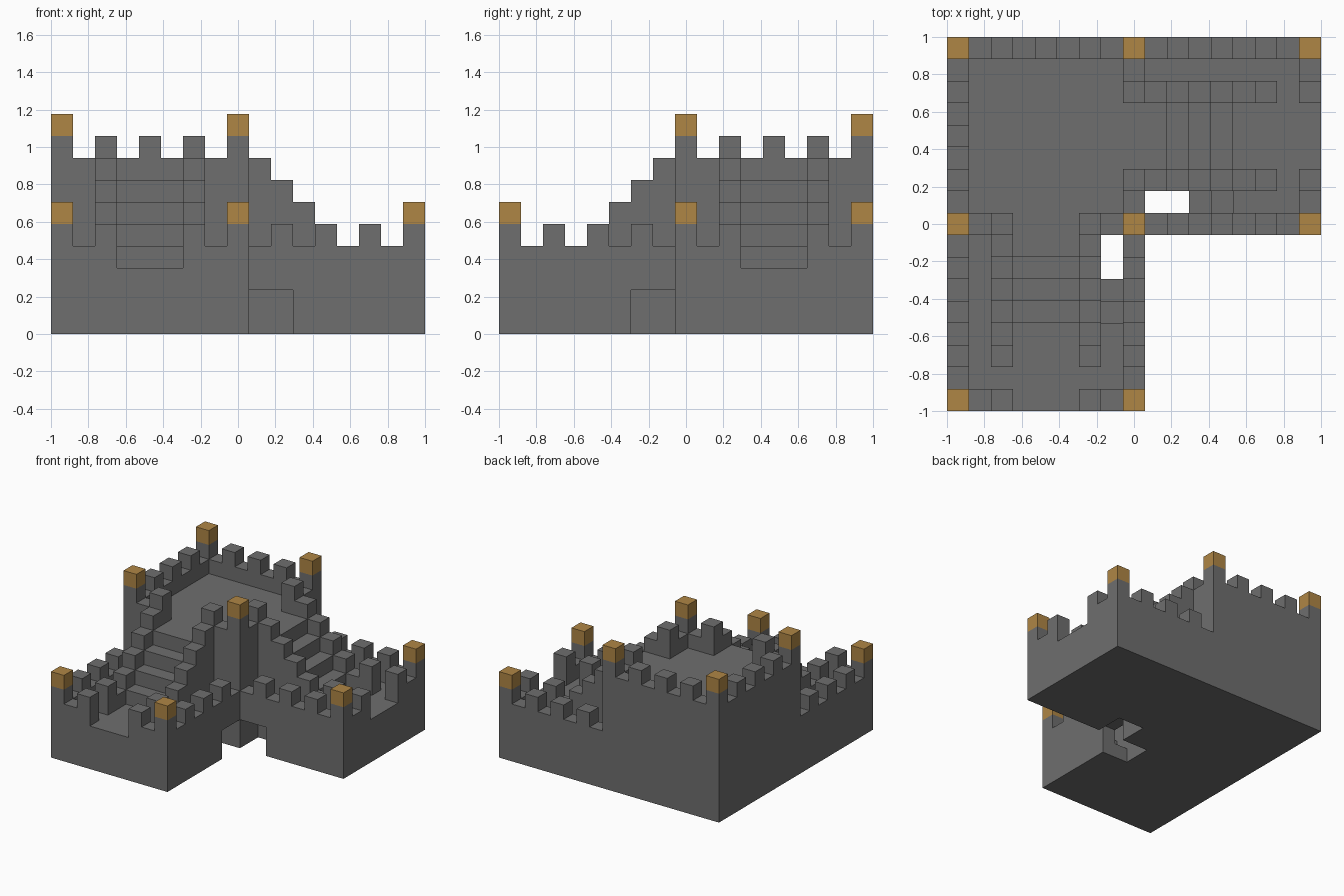
import bpy
import bmesh

if "Cube" in bpy.data.objects:
    bpy.data.objects.remove(bpy.data.objects["Cube"], do_unlink=True)

N = 17            # blocks along each side
U = 2 / N         # size of one block


def material(name, rgb):
    mat = bpy.data.materials.new(name)
    mat.use_nodes = True
    color = (*rgb, 1)
    mat.diffuse_color = color
    mat.node_tree.nodes["Principled BSDF"].inputs["Base Color"].default_value = color
    return mat


STONE = material("grey stone", (0.156, 0.156, 0.156))
GOLD = material("ochre cap", (0.43, 0.24, 0.06))


def diagonal(box):
    """Mirror a block range across the castle's diagonal."""
    x0, x1, y0, y1, z0, z1 = box
    return (N - y1, N - y0, N - x1, N - x0, z0, z1)


def part(name, boxes, mat=STONE):
    """Make one object from block ranges and their diagonal mirror images."""
    bm = bmesh.new()
    both = dict.fromkeys(boxes + [diagonal(b) for b in boxes])
    for x0, x1, y0, y1, z0, z1 in both:
        cube = bmesh.ops.create_cube(bm, size=1)
        for v in cube["verts"]:
            v.co = ((x1 if v.co.x > 0 else x0) * U - 1,
                    (y1 if v.co.y > 0 else y0) * U - 1,
                    (z1 if v.co.z > 0 else z0) * U)
    mesh = bpy.data.meshes.new(name)
    bm.to_mesh(mesh)
    bm.free()
    mesh.materials.append(mat)
    obj = bpy.data.objects.new(name, mesh)
    bpy.context.collection.objects.link(obj)
    return obj


def column(x, y, z0, z1):
    return (x, x + 1, y, y + 1, z0, z1)


FLOOR, KEEP = 3, 7    # top levels of the wing and the keep

# Solid masses: square keep and two lower wings, leaving the entry shaft open
part("keep_body", [(0, 9, 8, N, 0, KEEP)])
part("wing_body", [(0, 7, 0, 8, 0, FLOOR),
                   (7, 8, 0, 4, 0, FLOOR),
                   (8, 9, 0, 6, 0, FLOOR)])

# Doorway lintel and the small steps leading up from it
part("door_lintel", [(8, 9, 6, 8, 2, FLOOR)])
part("entry_steps", [column(7, 4, 0, 2), column(7, 5, 0, 1)])

# Crenellated walls, with every second block raised
part("keep_wall", [column(0, y, KEEP, 8 + (y + 1) % 2) for y in range(9, 16)])
part("wing_side_walls", [column(x, y, FLOOR, 4 + (y + 1) % 2)
                         for x in (0, 8) for y in range(1, 8)])

# Wing end walls, open in the middle
part("wing_end_wall", [column(x, 0, FLOOR, 4 + (x + 1) % 2) for x in (1, 2, 6, 7)])

# Keep walls on either side of the stair heads
part("stair_head_walls", [column(x, 8, KEEP, 8 + (x + 1) % 2) for x in (1, 2, 6, 7)])

# Broad stairs between keep and wing
part("stairs", [(3, 6, y, y + 1, FLOOR, y) for y in range(4, 8)])

# Stepped rails with a raised post at the foot
part("stair_rails", [column(x, y, FLOOR, y + 1) for x in (2, 6) for y in range(3, 8)])
part("rail_posts", [column(x, 2, FLOOR, 5) for x in (2, 6)])

# Corner towers with coloured caps
towers = [(0, 16, KEEP, 9), (0, 8, KEEP, 9), (8, 8, KEEP, 9),
          (0, 0, FLOOR, 5), (8, 0, FLOOR, 5)]
part("tower_shafts", [column(*t) for t in towers])
part("tower_caps", [column(x, y, top, top + 1) for x, y, _, top in towers], GOLD)
